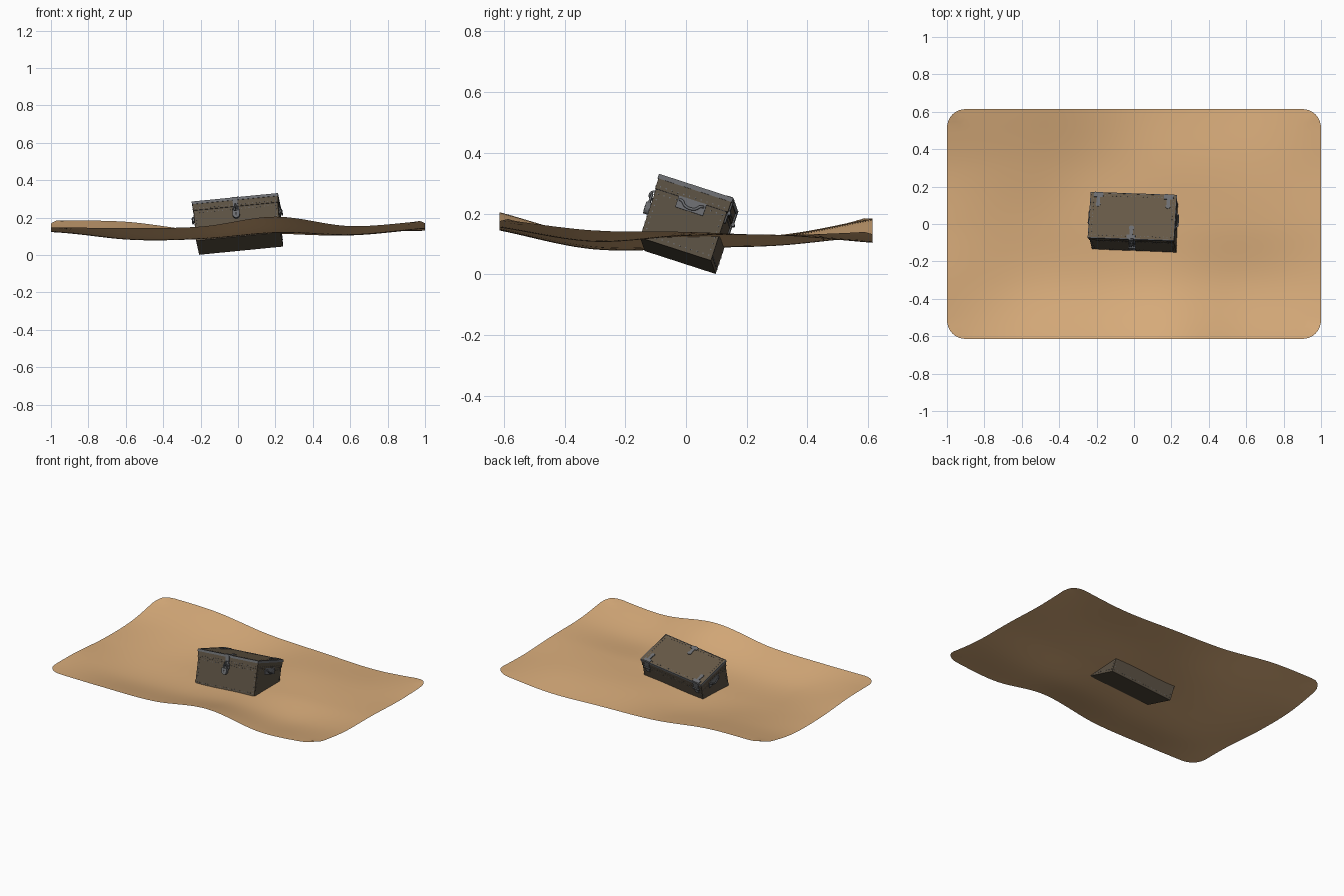
import bpy, bmesh, math
from mathutils import Matrix, Vector, Euler

if "Cube" in bpy.data.objects:
    bpy.data.objects.remove(bpy.data.objects["Cube"])


def material(name, rgb):
    m = bpy.data.materials.new(name)
    m.diffuse_color = (*rgb, 1)
    m.use_nodes = True
    m.node_tree.nodes["Principled BSDF"].inputs["Base Color"].default_value = m.diffuse_color
    return m


SAND = material("sand", (0.70, 0.42, 0.20))
WOOD = material("old_wood", (0.135, 0.10, 0.062))
WOOD_DARK = material("dark_wood", (0.105, 0.082, 0.056))
IRON = material("iron", (0.15, 0.155, 0.165))
DARK = material("dark_iron", (0.04, 0.04, 0.042))

# Pose of the half-buried chest and its half sizes
POSE = Matrix.Translation((0.0, 0.007, 0.1645)) @ Euler(
    (math.radians(-18), math.radians(-5.6), math.radians(-2))).to_matrix().to_4x4()
A, B, C = 0.229, 0.126, 0.109
SEAM = C - 0.050


def finish(name, bm, mat, pose=POSE, smooth=False):
    me = bpy.data.meshes.new(name)
    bm.to_mesh(me)
    bm.free()
    me.materials.append(mat)
    ob = bpy.data.objects.new(name, me)
    bpy.context.collection.objects.link(ob)
    ob.matrix_world = pose
    if smooth:
        for p in me.polygons:
            p.use_smooth = True
    return ob


def add_box(bm, centre, size):
    bmesh.ops.create_cube(bm, size=1, matrix=Matrix.Translation(centre) @ Matrix.Diagonal((*size, 1)))


def add_rod(bm, centre, axis, radius, length, sides=10):
    rot = Vector(axis).to_track_quat('Z', 'Y').to_matrix().to_4x4()
    bmesh.ops.create_cone(bm, cap_ends=True, segments=sides, radius1=radius, radius2=radius,
                          depth=length, matrix=Matrix.Translation(centre) @ rot)


def boxes(name, mat, items):
    bm = bmesh.new()
    for c, s in items:
        add_box(bm, c, s)
    return finish(name, bm, mat)


def tube(name, points, radius, mat):
    cu = bpy.data.curves.new(name, 'CURVE')
    cu.dimensions = '3D'
    cu.bevel_depth = radius
    cu.bevel_resolution = 2
    cu.resolution_u = 6
    cu.use_fill_caps = True
    sp = cu.splines.new('BEZIER')
    sp.bezier_points.add(len(points) - 1)
    for bp, p in zip(sp.bezier_points, points):
        bp.co = p
        bp.handle_left_type = bp.handle_right_type = 'AUTO'
    cu.materials.append(mat)
    ob = bpy.data.objects.new(name, cu)
    bpy.context.collection.objects.link(ob)
    ob.matrix_world = POSE
    return ob


# Sand sheet: smooth interpolation of a coarse height grid (front row first)
HEIGHTS = [
    (.148, .145, .152, .205, .155, .182),
    (.145, .088, .090, .125, .108, .145),
    (.125, .090, .090, .122, .128, .140),
    (.130, .122, .095, .128, .128, .130),
    (.185, .178, .130, .115, .105, .140),
]


def spline(vals, t):
    n = len(vals) - 1
    i = min(int(t * n), n - 1)
    f = t * n - i
    p1, p2 = vals[i], vals[i + 1]
    p0 = vals[i - 1] if i else 2 * p1 - p2
    p3 = vals[i + 2] if i + 2 <= n else 2 * p2 - p1
    return p1 + .5 * f * (p2 - p0 + f * (2 * p0 - 5 * p1 + 4 * p2 - p3 + f * (3 * (p1 - p2) + p3 - p0)))


W, D, R = 1.0, 0.615, 0.10
bm = bmesh.new()
bmesh.ops.create_grid(bm, x_segments=60, y_segments=40, size=1)
for v in bm.verts:
    x, y = v.co.x * W, v.co.y * D
    z = spline([spline(row, (x + W) / (2 * W)) for row in HEIGHTS], (y + D) / (2 * D))
    # round the four corners
    dx, dy = abs(x) - (W - R), abs(y) - (D - R)
    if dx > 0 and dy > 0:
        k = max(dx, dy) / math.hypot(dx, dy)
        x = math.copysign(W - R + dx * k, x)
        y = math.copysign(D - R + dy * k, y)
    v.co = (x, y, z)
finish("sand_mound", bm, SAND, Matrix.Identity(4), smooth=True)

# Chest body and lid; the lid sides are as dark as the body
boxes("chest_body", WOOD_DARK, [((0, 0, (SEAM - C) / 2), (2 * A - .006, 2 * B - .006, SEAM + C))])
boxes("chest_seam", DARK, [((0, 0, SEAM), (2 * A - .010, 2 * B - .010, .004))])
lid = boxes("chest_lid", WOOD, [((0, 0, (SEAM + .002 + C) / 2), (2 * A, 2 * B, C - SEAM - .002))])
lid.data.materials.append(WOOD_DARK)
for p in lid.data.polygons:
    p.material_index = 0 if p.normal.z > .5 else 1

# Iron rim around the top of the lid
RZ = C - .006
rim = [((0, s * (B + .001), RZ), (2 * A + .006, .004, .015)) for s in (-1, 1)]
rim += [((s * (A + .001), 0, RZ), (.004, 2 * B + .006, .015)) for s in (-1, 1)]
boxes("lid_rim", IRON, rim)

# Rows of rivets on the lid, front, back and ends
bm = bmesh.new()


def rivet_row(p, q, axis, step=.02):
    p, q = Vector(p), Vector(q)
    n = max(1, round((q - p).length / step))
    for i in range(n + 1):
        add_rod(bm, p.lerp(q, i / n), axis, .0025, .004, 6)


for s in (-1, 1):
    rivet_row((-A + .015, s * (B - .015), C), (A - .015, s * (B - .015), C), (0, 0, 1))
    rivet_row((s * (A - .015), -B + .035, C), (s * (A - .015), B - .035, C), (0, 0, 1))
    for z in (SEAM + .012, SEAM - .012, -C + .015):
        off = 0 if z > SEAM else .003
        rivet_row((-A + .015, s * (B - off), z), (A - .015, s * (B - off), z), (0, 1, 0))
        rivet_row((s * (A - off), -B + .015, z), (s * (A - off), B - .015, z), (1, 0, 0))
    for t in (-1, 1):
        rivet_row((t * (A - .015), s * (B - .003), -C + .035), (t * (A - .015), s * (B - .003), SEAM - .032), (0, 1, 0))
        rivet_row((s * (A - .003), t * (B - .015), -C + .035), (s * (A - .003), t * (B - .015), SEAM - .032), (1, 0, 0))
finish("rivets", bm, IRON)

# Hinges: strap and cross plate on the lid, leaf and knuckle on the back
for s, side in ((-1, "left"), (1, "right")):
    x = s * .188
    bm = bmesh.new()
    add_box(bm, (x, B - .033, C + .001), (.018, .066, .006))
    add_box(bm, (x, B - .012, C + .001), (.05, .024, .006))
    add_rod(bm, (x, B - .064, C + .001), (0, 0, 1), .013, .006)
    add_box(bm, (x, B + .002, SEAM + .022), (.04, .006, .056))
    add_box(bm, (x, B - .001, SEAM - .018), (.03, .006, .032))
    add_rod(bm, (x, B + .004, SEAM), (1, 0, 0), .006, .044)
    finish("hinge_" + side, bm, IRON)

# Front hasp: strap over the lid edge down to the padlock
bm = bmesh.new()
add_box(bm, (0, -B + .03, C + .001), (.018, .06, .006))
add_rod(bm, (0, -B + .06, C + .001), (0, 0, 1), .014, .006)
add_box(bm, (0, -B + .010, C + .001), (.046, .022, .006))
add_box(bm, (0, -B - .003, C - .035), (.026, .008, .074))
add_box(bm, (0, -B, SEAM - .02), (.036, .008, .03))
finish("hasp", bm, IRON)

# Padlock: shackle, body and keyhole
PZ = SEAM - .045
tube("padlock_shackle", [(-.011, -B - .018, PZ + .01), (-.011, -B - .018, PZ + .032),
                         (0, -B - .018, PZ + .045), (.011, -B - .018, PZ + .032),
                         (.011, -B - .018, PZ + .01)], .0038, IRON)
tube("hasp_staple", [(0, -B, PZ + .055), (0, -B - .020, PZ + .052), (0, -B - .024, PZ + .036),
                     (0, -B - .012, PZ + .028), (0, -B, PZ + .03)], .0035, IRON)
bm = bmesh.new()
add_box(bm, (0, -B - .018, PZ + .004), (.038, .018, .022))
add_rod(bm, (0, -B - .018, PZ - .006), (0, 1, 0), .019, .018, 16)
finish("padlock_body", bm, IRON)
bm = bmesh.new()
add_rod(bm, (0, -B - .0275, PZ), (0, 1, 0), .005, .002, 10)
add_box(bm, (0, -B - .0275, PZ - .008), (.004, .002, .012))
finish("padlock_keyhole", bm, DARK)

# End handles: back plate and drooping grip
for s, side in ((-1, "left"), (1, "right")):
    hz = SEAM - .016
    boxes("handle_plate_" + side, IRON, [((s * A, .004, hz), (.005, .096, .040))])
    x = s * (A + .002)
    tube("handle_grip_" + side, [(x, -.036, hz + .008), (x + s * .007, -.028, hz + .006),
                                 (x + s * .008, -.012, hz - .008), (x + s * .008, .020, hz - .008),
                                 (x + s * .007, .036, hz + .006), (x, .044, hz + .008)], .0045, IRON)
